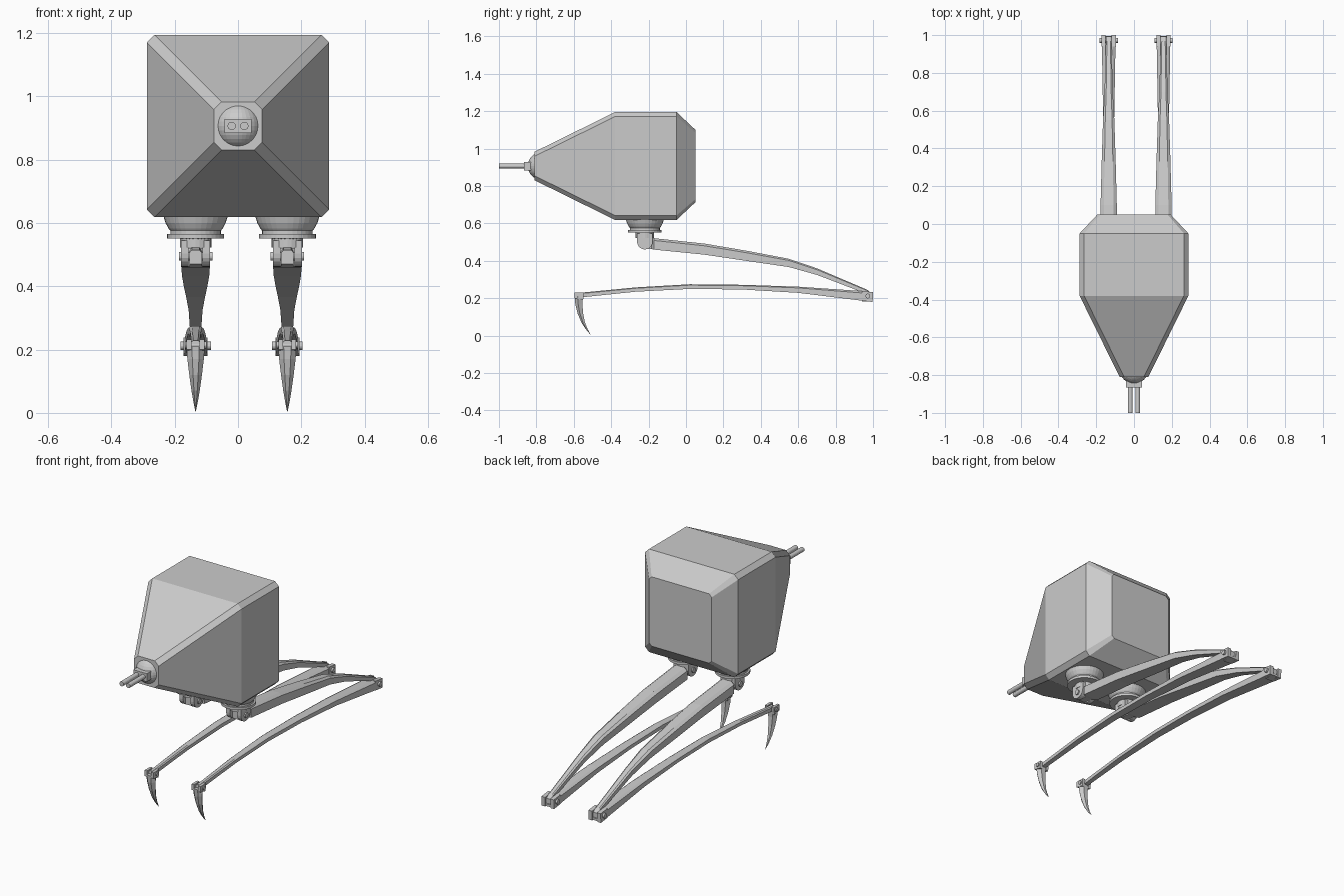
import bpy, bmesh, math
from mathutils import Vector, Matrix

if "Cube" in bpy.data.objects:
    bpy.data.objects.remove(bpy.data.objects["Cube"])

grey = bpy.data.materials.new("light_grey")
grey.diffuse_color = (0.6, 0.6, 0.6, 1)
grey.use_nodes = True
grey.node_tree.nodes["Principled BSDF"].inputs["Base Color"].default_value = grey.diffuse_color


def finish(name, bm):
    bmesh.ops.recalc_face_normals(bm, faces=bm.faces)
    me = bpy.data.meshes.new(name)
    bm.to_mesh(me)
    bm.free()
    me.materials.append(grey)
    ob = bpy.data.objects.new(name, me)
    bpy.context.collection.objects.link(ob)
    return ob


def loft(name, rings):
    """Skin a list of equal-length rings and cap both ends."""
    bm = bmesh.new()
    rows = [[bm.verts.new(p) for p in r] for r in rings]
    n = len(rows[0])
    for a, b in zip(rows, rows[1:]):
        for i in range(n):
            bm.faces.new((a[i], a[(i + 1) % n], b[(i + 1) % n], b[i]))
    bm.faces.new(rows[0])
    bm.faces.new(rows[-1])
    return finish(name, bm)


def cylinder(name, centre, radius, depth, axis, segments=24):
    bm = bmesh.new()
    turn = Vector((0, 0, 1)).rotation_difference(Vector(axis)).to_matrix().to_4x4()
    bmesh.ops.create_cone(bm, cap_ends=True, segments=segments, radius1=radius,
                          radius2=radius, depth=depth,
                          matrix=Matrix.Translation(centre) @ turn)
    return finish(name, bm)


def sphere(name, centre, radius):
    bm = bmesh.new()
    bmesh.ops.create_uvsphere(bm, u_segments=32, v_segments=16, radius=radius,
                              matrix=Matrix.Translation(centre))
    return finish(name, bm)


def side_plate(name, outline, x0, x1):
    """Extrude a (y, z) outline from x0 to x1."""
    return loft(name, [[(x, y, z) for y, z in outline] for x in (x0, x1)])


def box(name, lo, hi):
    return side_plate(name, [(lo[1], lo[2]), (hi[1], lo[2]), (hi[1], hi[2]), (lo[1], hi[2])],
                      lo[0], hi[0])


def octagon(y, h, c):
    k = h - c
    pts = [(h, k), (k, h), (-k, h), (-h, k), (-h, -k), (-k, -h), (k, -h), (h, -k)]
    return [(x, y, 0.907 + z) for x, z in pts]


def beam(name, cx, stations):
    """Leg segment with bevelled top edges; stations are (y, z low, z high, half width)."""
    rings = []
    for y, lo, hi, w in stations:
        s = lo + (hi - lo) * 0.8
        rings.append([(cx - w, y, lo), (cx + w, y, lo), (cx + w, y, s),
                      (cx + w * 0.6, y, hi), (cx - w * 0.6, y, hi), (cx - w, y, s)])
    return loft(name, rings)


# Body shell
loft("body", [octagon(-0.81, 0.076, 0.024), octagon(-0.38, 0.288, 0.024),
              octagon(-0.05, 0.288, 0.024), octagon(0.05, 0.194, 0.016)])

# Nose ball with twin barrels
sphere("nose_ball", (0, -0.772, 0.907), 0.074)
box("barrel_mount", (-0.042, -0.865, 0.884), (0.042, -0.80, 0.929))
for x in (-0.02, 0.02):
    cylinder("barrel", (x, -0.92, 0.907), 0.013, 0.16, (0, 1, 0), 16)

for cx in (-0.134, 0.156):
    # Hip socket and swivel
    sphere("hip_ball", (cx, -0.22, 0.64), 0.103)
    cylinder("hip_collar", (cx, -0.22, 0.572), 0.08, 0.02, (0, 0, 1), 32)
    cylinder("hip_plate", (cx, -0.22, 0.558), 0.09, 0.014, (0, 0, 1), 32)
    cylinder("hip_swivel", (cx, -0.22, 0.54), 0.05, 0.036, (0, 0, 1))

    # Hip fork cheeks with rounded lower ends
    arc = [(-0.22 + 0.042 * math.cos(a), 0.503 + 0.042 * math.sin(a))
           for a in (math.pi + i * math.pi / 10 for i in range(11))]
    for s in (-1, 1):
        side_plate("hip_fork", arc + [(-0.178, 0.545), (-0.262, 0.545)],
                   cx + s * 0.022, cx + s * 0.046)
    cylinder("hip_pin", (cx, -0.22, 0.495), 0.014, 0.106, (1, 0, 0), 16)

    # Upper leg
    beam("upper_leg", cx, [(-0.245, 0.47, 0.515, 0.02), (-0.185, 0.463, 0.522, 0.02),
                           (-0.17, 0.46, 0.521, 0.045), (0.1, 0.433, 0.492, 0.043),
                           (0.33, 0.399, 0.453, 0.037), (0.55, 0.367, 0.411, 0.03),
                           (0.7, 0.325, 0.36, 0.022), (0.97, 0.222, 0.245, 0.015),
                           (0.992, 0.198, 0.225, 0.015)])

    # Lower leg, knee fork and pin
    beam("lower_leg", cx, [(-0.575, 0.205, 0.229, 0.013), (-0.53, 0.208, 0.233, 0.013),
                           (-0.27, 0.235, 0.258, 0.017), (0.02, 0.25, 0.275, 0.021),
                           (0.3, 0.247, 0.272, 0.025), (0.6, 0.229, 0.262, 0.03),
                           (0.95, 0.186, 0.238, 0.036)])
    for s in (-1, 1):
        side_plate("knee_fork", [(0.94, 0.187), (0.998, 0.18), (1.0, 0.232), (0.94, 0.239)],
                   cx + s * 0.016, cx + s * 0.038)
    box("knee_web", (cx - 0.02, 0.94, 0.183), (cx + 0.02, 0.995, 0.195))
    cylinder("knee_pin", (cx, 0.972, 0.212), 0.013, 0.096, (1, 0, 0), 16)

    # Ankle fork and pin
    for s in (-1, 1):
        side_plate("ankle_fork", [(-0.595, 0.2), (-0.55, 0.19), (-0.545, 0.232), (-0.595, 0.232)],
                   cx + s * 0.013, cx + s * 0.028)
    cylinder("ankle_pin", (cx, -0.565, 0.214), 0.011, 0.068, (1, 0, 0), 16)

    # Curved claw: (z, front y, back y, half width)
    claw = [(0.21, -0.596, -0.552, 0.029), (0.17, -0.592, -0.554, 0.026),
            (0.12, -0.58, -0.55, 0.02), (0.07, -0.559, -0.54, 0.013),
            (0.035, -0.536, -0.526, 0.007), (0.005, -0.511, -0.509, 0.001)]
    loft("claw", [[(cx - w * 0.4, f, z), (cx + w * 0.4, f, z), (cx + w, f + (b - f) * 0.4, z),
                   (cx + w * 0.5, b, z), (cx - w * 0.5, b, z), (cx - w, f + (b - f) * 0.4, z)]
                  for z, f, b, w in claw])
